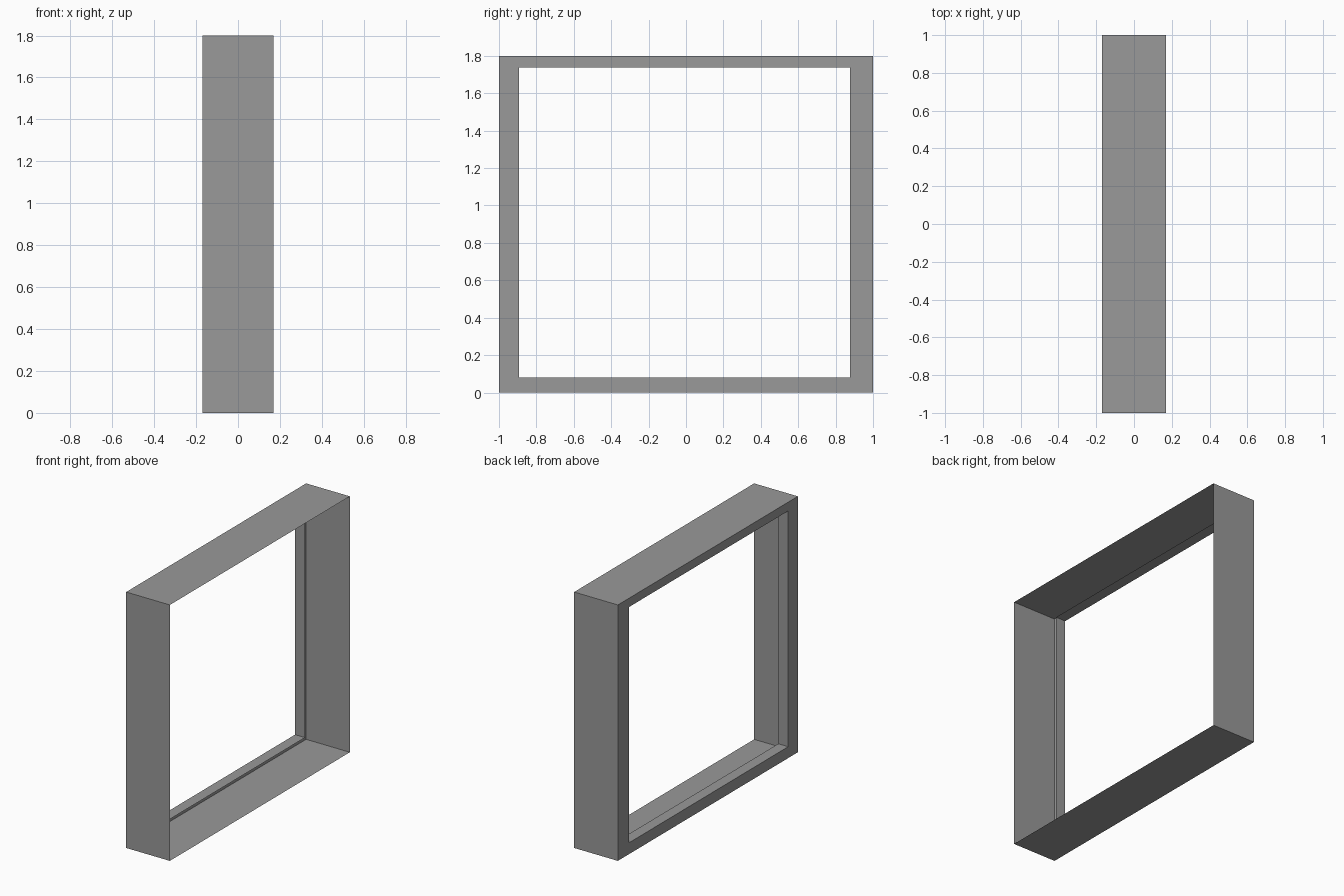
import bpy
import bmesh

default = bpy.data.objects.get("Cube")
if default:
    bpy.data.objects.remove(default, do_unlink=True)

# Single grey sheet-metal material
GREY = (0.32, 0.32, 0.32, 1.0)
mat = bpy.data.materials.new("sheet grey")
mat.use_nodes = True
mat.diffuse_color = GREY
bsdf = next(n for n in mat.node_tree.nodes if n.type == 'BSDF_PRINCIPLED')
bsdf.inputs["Base Color"].default_value = GREY

# Rectangles in the y-z plane: y min, y max, z min, z max
OUTER = (-1.0, 1.0, 0.0, 1.8)
OPENING = (-0.893, 0.877, 0.08, 1.738)
HALF_DEPTH = 0.17
LIP_X = -0.093


def rectangle(bm, x, rect):
    """Four corner vertices of a rectangle standing at the given x."""
    y0, y1, z0, z1 = rect
    return [bm.verts.new((x, y, z))
            for y, z in ((y0, z0), (y1, z0), (y1, z1), (y0, z1))]


def sheet_band(name, start, end):
    """Thin folded sheet joining two rectangles, each given as (x, rect)."""
    bm = bmesh.new()
    a, b = rectangle(bm, *start), rectangle(bm, *end)
    for i in range(4):
        j = (i + 1) % 4
        bm.faces.new((a[i], b[i], b[j], a[j]))
    mesh = bpy.data.meshes.new(name)
    bm.to_mesh(mesh)
    bm.free()
    mesh.materials.append(mat)
    obj = bpy.data.objects.new(name, mesh)
    bpy.context.scene.collection.objects.link(obj)
    return obj


# Outer casing, flat face ring, and the lip folded back inside the opening
sheet_band("outer_casing", (HALF_DEPTH, OUTER), (-HALF_DEPTH, OUTER))
sheet_band("face_ring", (-HALF_DEPTH, OUTER), (-HALF_DEPTH, OPENING))
sheet_band("return_lip", (-HALF_DEPTH, OPENING), (LIP_X, OPENING))
